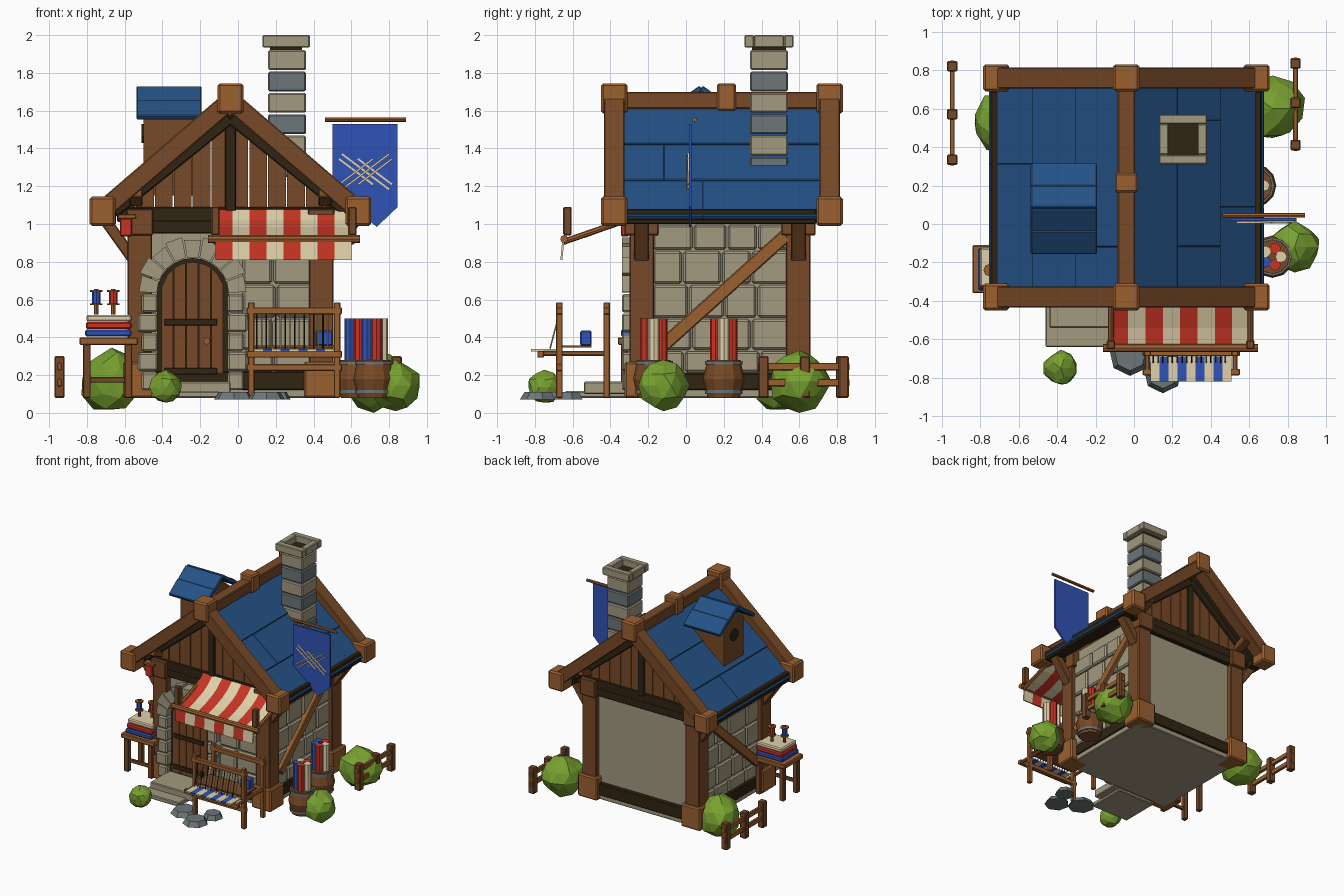
import bpy, bmesh, math, random
from mathutils import Vector, Matrix

if "Cube" in bpy.data.objects:
    bpy.data.objects.remove(bpy.data.objects["Cube"])
random.seed(4)

def mat(name, r, g, b):
    m = bpy.data.materials.new(name)
    m.diffuse_color = (r, g, b, 1)
    m.use_nodes = True
    m.node_tree.nodes["Principled BSDF"].inputs["Base Color"].default_value = m.diffuse_color
    return m
WOOD = mat("brown wood", .19, .068, .02)
LIGHT = mat("light wood", .33, .115, .03)
DARK = mat("dark wood", .03, .018, .006)
STONE = mat("tan stone", .36, .32, .215)
GREY = mat("grey stone", .15, .18, .185)
ROOF = mat("roof blue", .018, .085, .24)
BLUE = mat("cloth blue", .03, .085, .46)
RED = mat("cloth red", .58, .035, .018)
CREAM = mat("cream cloth", .74, .64, .4)
GREEN = mat("leaf green", .19, .36, .03)
CX = -.04   # centre line of the house

def finish(name, bm, m, M=None, bev=0):
    if bev:
        bmesh.ops.bevel(bm, geom=bm.edges[:], offset=bev, segments=1, affect='EDGES')
    if M is not None:
        bm.transform(M)
    bmesh.ops.recalc_face_normals(bm, faces=bm.faces[:])
    me = bpy.data.meshes.new(name)
    bm.to_mesh(me); bm.free()
    me.materials.append(m)
    ob = bpy.data.objects.new(name, me)
    bpy.context.collection.objects.link(ob)
    return ob

def box(name, x0, x1, y0, y1, z0, z1, m, bev=.006):
    bm = bmesh.new()
    bmesh.ops.create_cube(bm, size=1)
    bm.transform(Matrix.Diagonal((x1 - x0, y1 - y0, z1 - z0, 1)))
    return finish(name, bm, m, Matrix.Translation(((x0 + x1) / 2, (y0 + y1) / 2, (z0 + z1) / 2)), bev)

def along(p, q):
    p, q = Vector(p), Vector(q)
    return Matrix.Translation((p + q) / 2) @ (q - p).to_track_quat('Z', 'Y').to_matrix().to_4x4(), (q - p).length

def beam(name, p, q, w, h, m, bev=.006):   # w is horizontal width, h is depth across
    M, l = along(p, q)
    bm = bmesh.new()
    bmesh.ops.create_cube(bm, size=1)
    bm.transform(Matrix.Diagonal((w, h, l, 1)))
    return finish(name, bm, m, M, bev)

def rod(name, p, q, r, m, n=8, r2=None):
    M, l = along(p, q)
    bm = bmesh.new()
    bmesh.ops.create_cone(bm, cap_ends=True, segments=n, radius1=r, radius2=r if r2 is None else r2, depth=l)
    return finish(name, bm, m, M)

def prism(name, pts, axis, a, b, m):   # outline in xz (axis y) or yz (axis x)
    bm = bmesh.new()
    at = (lambda p, t: (p[0], t, p[1])) if axis == 'y' else (lambda p, t: (t, p[0], p[1]))
    lo = [bm.verts.new(at(p, a)) for p in pts]
    hi = [bm.verts.new(at(p, b)) for p in pts]
    bm.faces.new(lo); bm.faces.new(hi)
    for i in range(len(pts)):
        j = (i + 1) % len(pts)
        bm.faces.new((lo[i], lo[j], hi[j], hi[i]))
    return finish(name, bm, m)

# walls, foundation and sill beams
box("wall_core", -.53, .45, -.25, .62, .09, 1.09, STONE, 0)
box("foundation", -.55, .47, -.27, .64, .08, .13, STONE)
for y in (-.265, .625):
    box("sill_beam", -.54, .46, y - .03, y + .03, .12, .22, DARK)
    box("tie_beam", -.64, .56, y - .03, y + .03, 1.01, 1.09, DARK)
    box("top_beam", -.54, .46, y - .03, y + .03, .95, 1.02, DARK)

def stones(put, u0, u1):   # staggered rows of wall blocks
    zs = [.21, .33, .5, .68, .86, 1.0]
    for i in range(5):
        n = max(2, round((u1 - u0) / .19))
        cuts = [u0] + [u0 + (u1 - u0) * (k + random.uniform(-.2, .2)) / n for k in range(1, n)] + [u1]
        for a, b in zip(cuts, cuts[1:]):
            put(a + .004, b - .004, zs[i] + .004, zs[i + 1] - .004)
stones(lambda a, b, c, d: box("front_wall_stone", a, b, -.285, -.24, c, d, STONE, .012), .02, .4)
for s in (-1, 1):
    xw = CX + s * .49
    stones(lambda a, b, c, d: box("side_wall_stone", xw - .025, xw + .025, a, b, c, d, STONE, .012), -.18, .56)
    box("side_sill", xw - .03, xw + .03, -.2, .58, .12, .21, DARK)
    beam("side_brace", (CX + s * .52, -.14, .34), (CX + s * .52, .53, .94), .05, .07, LIGHT)
    xe = CX + s * .655
    box("eave_beam", xe - .05, xe + .05, -.32, .69, 1.0, 1.08, DARK)
    # corner posts with base, head and eave bracket
    for y in (-.235, .595):
        xp = CX + s * .48
        box("corner_post", xp - .065, xp + .065, y - .065, y + .065, .1, 1.05, WOOD)
        box("post_base", xp - .09, xp + .09, y - .09, y + .09, .08, .27, LIGHT, .01)
        box("post_head", xp - .07, xp + .07, y - .09, y + .09, .94, 1.08, WOOD)
        beam("eave_bracket", (CX + s * .52, y, .82), (CX + s * .67, y, 1.03), .08, .06, WOOD)

# gables with planks, rafters, corner and ridge blocks
for face, back in ((-.38, -1), (.76, 1)):
    yp = -.265 if back < 0 else .625
    for i in range(12):
        a, b = -.6 + i * .1, -.6 + (i + 1) * .1 - .006
        top = lambda u: 1.60 - .85 * abs(u)
        prism("gable_plank", [(CX + a, 1.06), (CX + b, 1.06), (CX + b, top(b)), (CX + a, top(a))],
              'y', yp - .02, yp + .02, WOOD)
    box("king_post", CX - .03, CX + .03, yp - .035, yp + .035, 1.06, 1.58, DARK)
    for s in (-1, 1):
        beam("inner_rafter", (CX + s * .62, yp, 1.06), (CX, yp, 1.56), .08, .06, DARK)
        beam("rake_beam", (CX + s * .68, face, 1.07), (CX, face, 1.655), .11, .1, WOOD)
        beam("roof_prop", (CX + s * .5, yp, 1.12), (CX + s * .5, face, 1.17), .07, .06, WOOD)
        xb = CX + s * .677
        box("rake_end_block", xb - .068, xb + .068, face - .07, face + .07, .99, 1.145, LIGHT, .012)
    box("ridge_end_block", CX - .068, CX + .068, face - .07, face + .07, 1.585, 1.745, LIGHT, .012)
box("ridge_beam", CX - .045, CX + .045, -.4, .78, 1.61, 1.70, WOOD)
box("ridge_middle_block", CX - .06, CX + .06, .165, .265, 1.6, 1.745, LIGHT, .01)

# roof boards: base slab plus overlapping panels down the slope
ys = [-.33, -.12, .09, .31, .54, .71]
for s in (-1, 1):
    pt = lambda u, y, dz=0: (CX + s * u, y, 1.625 - .85 * u + dz)
    beam("roof_underside", pt(0, .19, -.015), pt(.7, .19, -.015), 1.04, .02, DARK, 0)
    for a, b in zip(ys, ys[1:]):
        for k in range(3):
            u0, u1 = .02 + k * .225, .02 + (k + 1) * .225 + .015
            j, w = random.uniform(-.008, .008), b - a + .012
            beam("roof_panel", pt(u0, (a + b) / 2 + j, -.002), pt(u1, (a + b) / 2 + j, .012), w, .026, ROOF, .005)

# chimney
for i in range(6):
    z = 1.25 + i * .113
    box("chimney_course", .16, .36, .34, .54, z, z + .105, GREY if i % 2 == 0 else STONE, .008)
for x0, x1, y0, y1 in ((.13, .38, .31, .36), (.13, .38, .52, .57), (.13, .18, .36, .52), (.33, .38, .36, .52)):
    box("chimney_cap", x0, x1, y0, y1, 1.935, 2.0, STONE)
box("chimney_hole", .17, .34, .35, .53, 1.92, 1.945, DARK, 0)

# dormer on the left slope
prism("dormer_body", [(-.05, 1.15), (.21, 1.15), (.21, 1.58), (.08, 1.68), (-.05, 1.58)], 'x', -.5, -.2, WOOD)
for s in (-1, 1):
    for u0, u1, dz in ((0, .13, 0), (.11, .23, .008)):
        beam("dormer_roof", (-.365, .08 + s * u0, 1.72 - .72 * u0 + dz), (-.365, .08 + s * u1, 1.72 - .72 * u1 + dz),
             .345, .03, ROOF)
rod("dormer_window", (-.51, .08, 1.48), (-.49, .08, 1.48), .05, DARK, 10)

# door with stone arch
DX = -.24
arc = [(DX + .19 * math.cos(math.pi * i / 12), .63 + .19 * math.sin(math.pi * i / 12)) for i in range(13)]
prism("door_surround", [(DX - .19, .13), (DX + .19, .13)] + arc, 'y', -.275, -.24, DARK)
for i in range(5):
    a, b = DX - .165 + i * .066, DX - .165 + (i + 1) * .066 - .005
    top = lambda x: .63 + math.sqrt(max(0, .168 ** 2 - (x - DX) ** 2))
    prism("door_plank", [(a, .17), (b, .17), (b, top(b)), ((a + b) / 2, top((a + b) / 2)), (a, top(a))],
          'y', -.295, -.265, WOOD)
for z in (.22, .48):
    box("door_hinge_bar", DX - .15, DX + .13, -.305, -.29, z - .018, z + .018, DARK, .003)
rod("door_knob", (-.165, -.325, .38), (-.165, -.29, .38), .018, LIGHT)
for s in (-1, 1):
    for i in range(5):
        w, z = .27 + .02 * (i % 2), .12 + i * .103
        xs = sorted((DX + s * .185, DX + s * w))
        box("jamb_stone", xs[0], xs[1], -.34, -.24, z, z + .097, STONE, .01)
for i in range(9):
    a, b = math.pi * i / 9 + .015, math.pi * (i + 1) / 9 - .015
    R = .285 + .015 * (i % 2)
    prism("arch_stone", [(DX + r * math.cos(t), .635 + r * math.sin(t)) for r, t in ((.19, a), (R, a), (R, b), (.19, b))],
          'y', -.34, -.24, STONE)
box("lower_step", -.46, -.1, -.64, -.3, .08, .115, STONE)
box("upper_step", -.44, -.04, -.54, -.28, .1, .165, STONE)
for x, y, r in ((-.02, -.68, .11), (.15, -.78, .1), (.2, -.62, .08)):
    rod("path_stone", (x, y, .07), (x, y, .11), r, GREY, 7, r * .75)

# striped awning and its frame
top = [(-.29, 1.08), (-.36, 1.02), (-.42, .985), (-.54, .94), (-.655, .915), (-.665, .81)]
prof = top + [(y + .01, z - (.012 if z > .85 else 0)) for y, z in reversed(top)]
for i in range(8):
    prism("awning_stripe", prof, 'x', -.12 + i * .09, -.03 + i * .09, CREAM if i % 2 else RED)
rod("awning_bar", (-.16, -.645, .92), (.645, -.645, .92), .021, LIGHT)
for x in (-.12, .605):
    rod("awning_arm", (x, -.65, .905), (x, -.29, 1.03), .016, LIGHT)
    box("awning_knob", x - .022, x + .022, -.65, -.605, .94, 1.09, WOOD)

# weaving loom
for x in (.07, .525):
    for y in (-.67, -.42):
        box("loom_post", x - .017, x + .017, y - .017, y + .017, .08, .585, LIGHT, .004)
    beam("loom_side_rail", (x, -.78, .315), (x, -.42, .315), .025, .025, LIGHT)
for y, z in ((-.67, .54), (-.67, .24), (-.42, .54), (-.77, .31)):
    box("loom_crossbar", .045, .55, y - .017, y + .017, z - .018, z + .018, LIGHT, .004)
for i in range(9):
    x = .085 + i * .047
    box("woven_strip", x, x + .047, -.82, -.69, .325, .337, CREAM if i % 2 == 0 else BLUE, 0)
for i in range(16):
    x = .1 + i * .025
    rod("warp_thread", (x, -.72, .34), (x, -.67, .53), .004, CREAM if i % 2 else DARK, 4)
box("loom_yarn_basket", .41, .5, -.56, -.5, .355, .435, BLUE)
box("loom_shelf", .08, .52, -.68, -.5, .345, .357, WOOD, 0)

# barrels with cloth rolls
def barrel(x, y, cols):
    rod("barrel_lower", (x, y, .08), (x, y, .18), .085, WOOD, 12, .11)
    rod("barrel_upper", (x, y, .18), (x, y, .28), .11, WOOD, 12, .088)
    for z in (.1, .255):
        rod("barrel_hoop", (x, y, z), (x, y, z + .02), .1, GREY, 12)
    for i, c in enumerate(cols):
        t = 2 * math.pi * i / len(cols)
        rx, ry = x + .045 * math.cos(t), y + .045 * math.sin(t)
        rod("cloth_roll", (rx, ry, .2), (rx, ry, .5), .03, c, 8)
barrel(.72, -.17, [CREAM, RED, CREAM, BLUE, RED])
barrel(.63, .2, [CREAM, RED, BLUE, BLUE, RED])

# cloth table on the left
box("table_top", -.84, -.53, -.36, -.11, .36, .4, LIGHT)
for x in (-.8, -.58):
    for y in (-.325, -.145):
        box("table_leg", x - .02, x + .02, y - .02, y + .02, .08, .37, WOOD, .004)
box("table_rail", -.8, -.58, -.335, -.315, .16, .19, WOOD, .004)
for i, c in enumerate((BLUE, RED, CREAM)):
    z = .405 + i * .039
    box("folded_cloth", -.81 + .004 * i, -.565, -.345 + .01 * i, -.125, z, z + .036, c, .008)
for x, y, c in ((-.75, -.24, BLUE), (-.66, -.2, RED)):
    rod("spool_core", (x, y, .52), (x, y, .655), .012, LIGHT)
    rod("spool_thread", (x, y, .58), (x, y, .64), .022, c)
    for z in (.57, .64):
        rod("spool_flange", (x, y, z), (x, y, z + .01), .033, LIGHT)
box("hanging_red_cloth", -.625, -.56, -.345, -.3, .935, 1.03, RED)
box("cloth_hanger", -.635, -.54, -.35, -.295, 1.03, 1.05, LIGHT, .003)

# hanging banner with crossed threads
rod("banner_pole", (.46, .045, 1.553), (.89, .045, 1.553), .012, LIGHT)
prism("banner", [(.5, 1.53), (.845, 1.53), (.845, 1.09), (.735, .985), (.61, 1.08), (.5, 1.12)], 'y', .015, .03, BLUE)
for s in (-1, 1):
    for k in (-1, 0, 1):
        c, l = .675 + k * .05, .125 - .035 * abs(k)
        beam("banner_thread", (c - l, .01 - .004 * s, 1.277 - s * l * .75), (c + l, .01 - .004 * s, 1.277 + s * l * .75),
             .008, .01, CREAM, 0)

# fences
for x, posts in ((-.945, (.335, .57, .82)), (.84, (.41, .63, .835))):
    for y in posts:
        box("fence_post", x - .027, x + .027, y - .027, y + .027, .08, .3, WOOD)
    for z in (.16, .245):
        box("fence_rail", x - .012, x + .012, posts[0] - .03, posts[2] + .03, z - .02, z + .02, LIGHT, .004)

# bushes
for x, y, z, r in ((-.67, .52, .17, .175), (-.38, -.75, .135, .092), (.835, -.12, .145, .135), (.72, .6, .165, .17)):
    bm = bmesh.new()
    bmesh.ops.create_icosphere(bm, subdivisions=2, radius=r)
    for v in bm.verts:
        v.co *= random.uniform(.88, 1.05)
        v.co.z = max(v.co.z * .97, -z)
    finish("bush", bm, GREEN, Matrix.Translation((x, y, z)))
